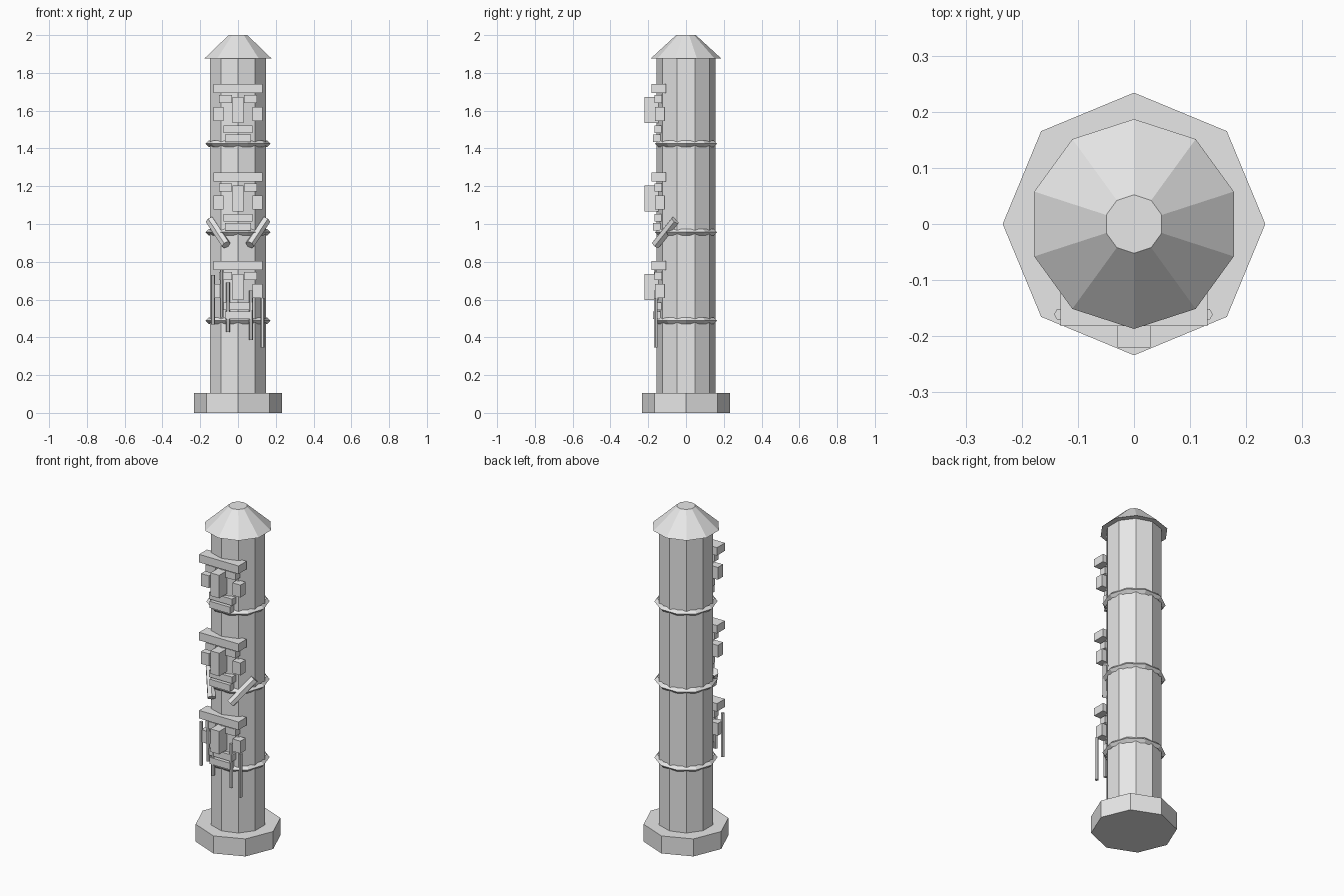
import bpy, bmesh, math
from mathutils import Vector, Matrix

if "Cube" in bpy.data.objects:
    bpy.data.objects.remove(bpy.data.objects["Cube"])

stone = bpy.data.materials.new("light_grey")
stone.diffuse_color = (0.8, 0.8, 0.8, 1)
stone.use_nodes = True
stone.node_tree.nodes["Principled BSDF"].inputs["Base Color"].default_value = stone.diffuse_color


def add_object(name, bm):
    bmesh.ops.recalc_face_normals(bm, faces=bm.faces)
    mesh = bpy.data.meshes.new(name)
    bm.to_mesh(mesh)
    bm.free()
    mesh.materials.append(stone)
    obj = bpy.data.objects.new(name, mesh)
    bpy.context.collection.objects.link(obj)
    return obj


def prism(name, sides, r1, r2, start, end, turn=math.pi / 2):
    """Flat-sided column or cone between two points."""
    start, end = Vector(start), Vector(end)
    axis = end - start
    rot = Matrix.Identity(3)
    if axis.xy.length > 1e-6:
        rot = axis.to_track_quat('Z', 'Y').to_matrix()
    bm = bmesh.new()
    loops = []
    for centre, r in ((start, r1), (end, r2)):
        loops.append([bm.verts.new(centre + rot @ Vector((
            r * math.cos(turn + i * math.tau / sides),
            r * math.sin(turn + i * math.tau / sides), 0))) for i in range(sides)])
    low, high = loops
    for i in range(sides):
        j = (i + 1) % sides
        bm.faces.new((low[i], low[j], high[j], high[i]))
    bm.faces.new(low[::-1])
    bm.faces.new(high)
    return add_object(name, bm)


def box(name, x, y, z):
    """Box from (min, max) pairs."""
    bm = bmesh.new()
    bmesh.ops.create_cube(bm, size=1)
    for v in bm.verts:
        v.co = [lo + (c + 0.5) * (hi - lo) for c, (lo, hi) in zip(v.co, (x, y, z))]
    return add_object(name, bm)


# Plinth, shaft and roof
prism("base", 8, 0.234, 0.234, (0, 0, 0), (0, 0, 0.105))
prism("shaft", 10, 0.155, 0.155, (0, 0, 0.10), (0, 0, 1.88))
prism("roof", 10, 0.187, 0.052, (0, 0, 1.876), (0, 0, 2.0))

# Three stacked faces, each with a ring below it
for level, top in enumerate((0.78, 1.249, 1.717), 1):
    def part(name, x, y, lo, hi):
        box(f"{name}_{level}", x, y, (top + lo, top + hi))

    part("brow", (-0.131, 0.131), (-0.182, -0.107), -0.024, 0.024)
    part("nose", (-0.029, 0.029), (-0.22, -0.145), -0.183, -0.045)
    part("upper_lip", (-0.077, 0.077), (-0.167, -0.127), -0.235, -0.195)
    part("lower_lip", (-0.068, 0.068), (-0.174, -0.134), -0.283, -0.243)
    for side, s in (("left", -1), ("right", 1)):
        part(f"{side}_eye", sorted((s * 0.032, s * 0.1)), (-0.166, -0.126), -0.077, -0.035)
        part(f"{side}_cheek", sorted((s * 0.078, s * 0.131)), (-0.164, -0.115), -0.172, -0.098)

    bpy.ops.mesh.primitive_torus_add(
        major_segments=10, minor_segments=4, major_radius=0.155,
        minor_radius=0.017, location=(0, 0, top - 0.292))
    ring = bpy.context.object
    ring.name = f"ring_{level}"
    ring.data.materials.append(stone)

# Slanted arms on the middle level
for side, s in (("left", -1), ("right", 1)):
    prism(f"{side}_arm", 6, 0.025, 0.025,
          (s * 0.063, -0.16, 0.89), (s * 0.148, -0.056, 1.02))

# Thin hanging sticks on the lowest level: x and bottom height
for i, (x, z) in enumerate(((-0.132, 0.467), (-0.086, 0.505), (-0.053, 0.427),
                            (0.068, 0.386), (0.13, 0.345)), 1):
    prism(f"hanging_stick_{i}", 6, 0.0105, 0.0105,
          (x, -0.161, z), (x, -0.161, z + 0.262), 0)
